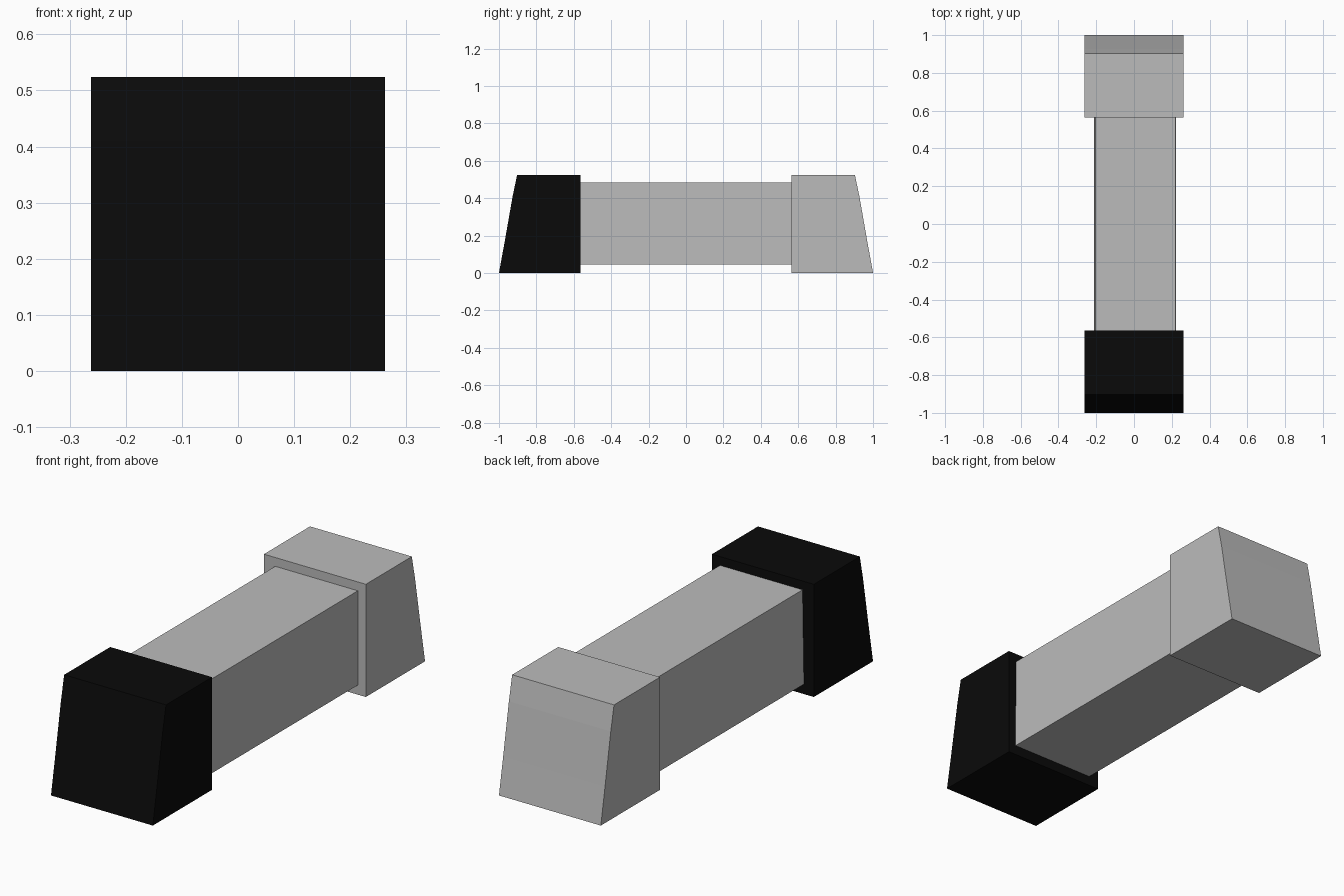
import bpy, bmesh

if "Cube" in bpy.data.objects:
    bpy.data.objects.remove(bpy.data.objects["Cube"])

def material(name, rgb):
    m = bpy.data.materials.new(name)
    m.diffuse_color = (*rgb, 1)
    m.use_nodes = True
    m.node_tree.nodes["Principled BSDF"].inputs["Base Color"].default_value = m.diffuse_color
    return m

grey = material("light grey", (0.50, 0.50, 0.50))
black = material("black", (0.003, 0.003, 0.003))

def prism(name, profile, axis, lo, hi, mat):
    """Extrude a closed 2D profile along x (profile = y,z) or y (profile = x,z)."""
    place = (lambda p, t: (t, *p)) if axis == 'x' else (lambda p, t: (p[0], t, p[1]))
    bm = bmesh.new()
    a = [bm.verts.new(place(p, lo)) for p in profile]
    b = [bm.verts.new(place(p, hi)) for p in profile]
    bm.faces.new(a)
    bm.faces.new(b[::-1])
    n = len(profile)
    for i in range(n):
        j = (i + 1) % n
        bm.faces.new((a[i], b[i], b[j], a[j]))
    bmesh.ops.recalc_face_normals(bm, faces=bm.faces)
    me = bpy.data.meshes.new(name)
    bm.to_mesh(me)
    bm.free()
    me.materials.append(mat)
    ob = bpy.data.objects.new(name, me)
    bpy.context.collection.objects.link(ob)

# End blocks with a gently bent sloping outer face
END = [(0.565, 0), (1.0, 0), (0.969, 0.17), (0.927, 0.41), (0.903, 0.524), (0.565, 0.524)]
for name, s, mat in (("front_end_block", -1, black), ("back_end_block", 1, grey)):
    prism(name, [(s * y, z) for y, z in END], 'x', -0.262, 0.262, mat)

# Middle bar, very slightly narrower at the top left
BAR = [(-0.211, 0.046), (0.223, 0.046), (0.221, 0.483), (-0.204, 0.483)]
prism("middle_bar", BAR, 'y', -0.565, 0.565, grey)
